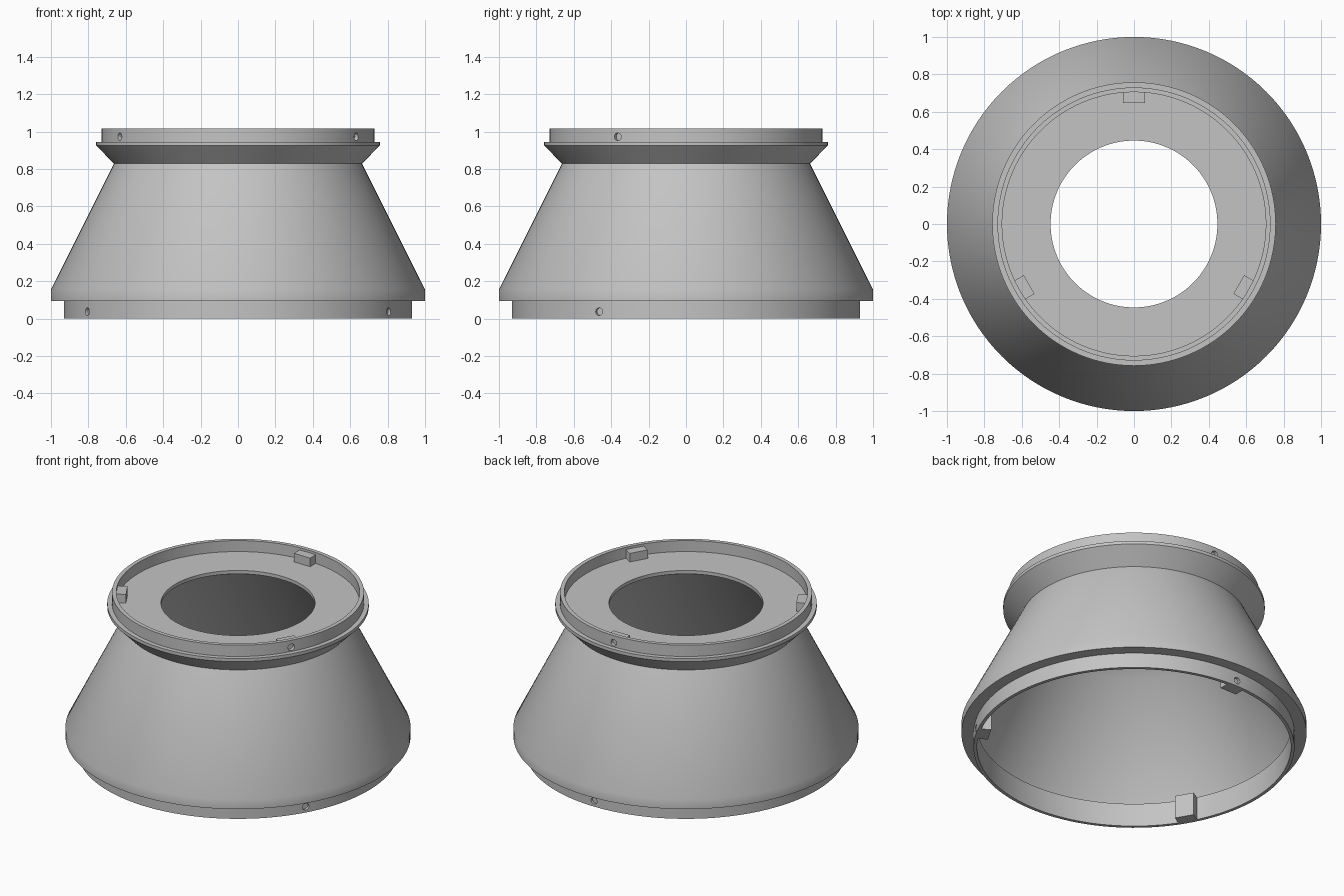
import bpy, bmesh, math
from mathutils import Matrix

cube = bpy.data.objects.get("Cube")
if cube:
    bpy.data.objects.remove(cube, do_unlink=True)

grey = bpy.data.materials.new("plain grey")
grey.use_nodes = True
colour = (0.55, 0.55, 0.55, 1)
grey.diffuse_color = colour
grey.node_tree.nodes["Principled BSDF"].inputs["Base Color"].default_value = colour

SEGMENTS = 128
LUG_ANGLES = [math.radians(a) for a in (90, 210, 330)]


def finish(name, bm):
    bmesh.ops.recalc_face_normals(bm, faces=bm.faces)
    mesh = bpy.data.meshes.new(name)
    bm.to_mesh(mesh)
    bm.free()
    mesh.materials.append(grey)
    obj = bpy.data.objects.new(name, mesh)
    bpy.context.collection.objects.link(obj)
    return obj


def lathe(name, profile):
    """Revolve a closed (radius, height) profile around z."""
    bm = bmesh.new()
    rings = []
    for s in range(SEGMENTS):
        a = 2 * math.pi * s / SEGMENTS
        rings.append([bm.verts.new((r * math.cos(a), r * math.sin(a), z))
                      for r, z in profile])
    n = len(profile)
    for s in range(SEGMENTS):
        a, b = rings[s], rings[(s + 1) % SEGMENTS]
        for i in range(n):
            j = (i + 1) % n
            bm.faces.new((a[i], b[i], b[j], a[j]))
    return finish(name, bm)


def lug(name, angle, r0, r1, z0, z1, width=0.115):
    """Block against the inside of a rim."""
    bm = bmesh.new()
    place = (Matrix.Rotation(angle, 4, 'Z')
             @ Matrix.Translation(((r0 + r1) / 2, 0, (z0 + z1) / 2))
             @ Matrix.Diagonal((r1 - r0, width, z1 - z0, 1)))
    bmesh.ops.create_cube(bm, size=1, matrix=place)
    return finish(name, bm)


def add_pin(bm, angle, r, z, radius=0.021, length=0.08):
    """Radial cylinder used to drill a screw hole."""
    place = (Matrix.Rotation(angle, 4, 'Z') @ Matrix.Translation((r, 0, z))
             @ Matrix.Rotation(math.pi / 2, 4, 'Y'))
    bmesh.ops.create_cone(bm, cap_ends=True, segments=20, radius1=radius,
                          radius2=radius, depth=length, matrix=place)


# Hollow conical body with lower spigot, flared neck and upper rim
body = lathe("adapter_body", [
    (0.93, 0), (0.93, 0.095), (1.0, 0.095), (1.0, 0.155),
    (0.663, 0.828), (0.758, 0.925), (0.758, 0.945), (0.73, 0.945),
    (0.73, 1.017), (0.705, 1.017), (0.705, 0.947), (0.446, 0.947),
    (0.446, 0.925), (0.635, 0.828), (0.97, 0.155), (0.91, 0.148), (0.91, 0),
])

# Screw holes through both rims
pins = bmesh.new()
for angle in LUG_ANGLES:
    add_pin(pins, angle, 0.73, 0.972)
    add_pin(pins, angle, 0.93, 0.037)
cutter = finish("hole_cutter", pins)
cutter.hide_render = True
drill = body.modifiers.new("screw_holes", 'BOOLEAN')
drill.operation = 'DIFFERENCE'
drill.solver = 'EXACT'
drill.object = cutter
bpy.ops.object.select_all(action='DESELECT')
bpy.context.view_layer.objects.active = body
body.select_set(True)
bpy.ops.object.modifier_apply(modifier=drill.name)
bpy.data.objects.remove(cutter, do_unlink=True)
bpy.ops.object.shade_smooth_by_angle(angle=math.radians(40))

# Three lugs behind the holes in each rim
for i, angle in enumerate(LUG_ANGLES, 1):
    lug(f"upper_lug_{i}", angle, 0.647, 0.709, 0.94, 1.002)
    lug(f"lower_lug_{i}", angle, 0.85, 0.914, 0.001, 0.148)
